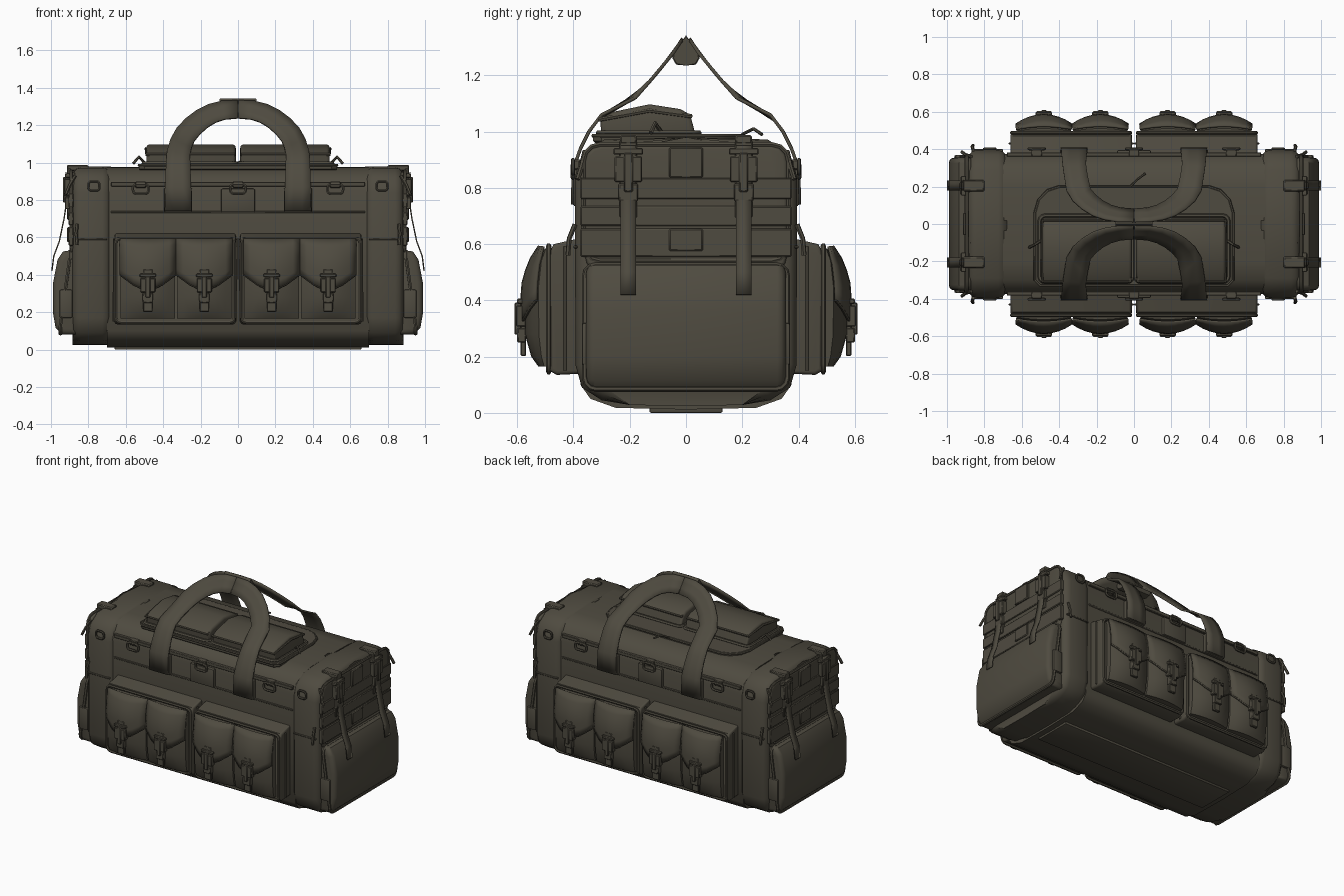
import bpy, bmesh, math
from mathutils import Vector

cube = bpy.data.objects.get("Cube")
if cube:
    bpy.data.objects.remove(cube, do_unlink=True)

COLOUR = (0.078, 0.07, 0.051, 1)
fabric = bpy.data.materials.new("dark_olive_fabric")
fabric.use_nodes = True
fabric.diffuse_color = COLOUR
bsdf = fabric.node_tree.nodes["Principled BSDF"]
bsdf.inputs["Base Color"].default_value = COLOUR
bsdf.inputs["Roughness"].default_value = 0.9


def finish(name, bm, mirror="", thick=0):
    """Turn a bmesh into an object, thickened and mirrored over the named axes."""
    bmesh.ops.recalc_face_normals(bm, faces=bm.faces)
    me = bpy.data.meshes.new(name)
    bm.to_mesh(me)
    bm.free()
    me.materials.append(fabric)
    me.shade_smooth()
    me.set_sharp_from_angle(angle=math.radians(40))
    ob = bpy.data.objects.new(name, me)
    bpy.context.collection.objects.link(ob)
    if thick:
        mod = ob.modifiers.new("Thickness", "SOLIDIFY")
        mod.thickness, mod.offset = thick, 0
    if mirror:
        mod = ob.modifiers.new("Mirror", "MIRROR")
        mod.use_axis = ["x" in mirror, "y" in mirror, False]
        mod.use_mirror_merge = False
    return ob


def prism(name, profile, axis, a, b, bevel=0.0, mirror="", segments=3):
    """Extrude a profile along an axis from a to b and round the end rims."""
    bm = bmesh.new()

    def place(p, t):
        co = list(p)
        co.insert("xyz".index(axis), t)
        return bm.verts.new(co)

    lo, hi = [[place(p, t) for p in profile] for t in (a, b)]
    n = len(profile)
    caps = [bm.faces.new(lo), bm.faces.new(hi)]
    for i in range(n):
        j = (i + 1) % n
        bm.faces.new((lo[i], lo[j], hi[j], hi[i]))
    if bevel:
        rims = list({e for f in caps for e in f.edges})
        bmesh.ops.bevel(bm, geom=rims, offset=bevel, segments=segments, profile=0.5,
                        affect="EDGES", clamp_overlap=True)
    return finish(name, bm, mirror)


def box(name, x, y, z, bevel=0.0, mirror="", segments=2):
    """Box given by its extents, with all edges rounded."""
    bm = bmesh.new()
    bmesh.ops.create_cube(bm, size=1)
    for v in bm.verts:
        v.co = [r[0] if c < 0 else r[1] for c, r in zip(v.co, (x, y, z))]
    if bevel:
        bmesh.ops.bevel(bm, geom=bm.edges[:], offset=bevel, segments=segments,
                        profile=0.5, affect="EDGES", clamp_overlap=True)
    return finish(name, bm, mirror)


def sheet(name, rows, mirror="", thick=0):
    """Surface through rows of points."""
    bm = bmesh.new()
    vs = [[bm.verts.new(p) for p in row] for row in rows]
    for r, s in zip(vs, vs[1:]):
        for k in range(len(r) - 1):
            bm.faces.new((r[k], r[k + 1], s[k + 1], s[k]))
    return finish(name, bm, mirror, thick)


def tube(name, points, radius, closed=False, mirror=""):
    """Round cord along a path."""
    cu = bpy.data.curves.new(name + "_path", "CURVE")
    cu.dimensions, cu.bevel_depth, cu.bevel_resolution = "3D", radius, 1
    cu.use_fill_caps = True
    sp = cu.splines.new("POLY")
    sp.points.add(len(points) - 1)
    for p, co in zip(sp.points, points):
        p.co = (*co, 1)
    sp.use_cyclic_u = closed
    helper = bpy.data.objects.new(name + "_path", cu)
    me = bpy.data.meshes.new_from_object(helper)
    bm = bmesh.new()
    bm.from_mesh(me)
    bpy.data.objects.remove(helper)
    bpy.data.meshes.remove(me)
    return finish(name, bm, mirror)


def rounded(u0, u1, v0, v1, r):
    """Rounded rectangle outline."""
    out = []
    for i, (cu, cv) in enumerate(((u1 - r, v1 - r), (u0 + r, v1 - r), (u0 + r, v0 + r), (u1 - r, v0 + r))):
        for k in range(4):
            a = math.pi / 2 * (i + k / 3)
            out.append((cu + r * math.cos(a), cv + r * math.sin(a)))
    return out


def interp(table, t):
    for (a, p), (b, q) in zip(table, table[1:]):
        if t <= b:
            return p + (q - p) * max(0, (t - a) / (b - a))
    return table[-1][1]


def symmetric(half):
    return half + [(-y, z) for y, z in reversed(half) if y]


def buckle(name, facing, side, face, zc, s=1.0):
    """Side-release buckle on a surface facing -y or +x, mirrored to every side."""
    parts = (("strap", 0.027, -0.14, 0.10, 0.008), ("body", 0.042, -0.03, 0.05, 0.024),
             ("clip", 0.03, -0.09, -0.035, 0.02), ("bar", 0.046, 0.055, 0.075, 0.02),
             ("prong", 0.014, -0.06, 0.06, 0.03))
    for part, w, lo, hi, d in parts:
        across = (side - w * s, side + w * s)
        out = (face - 0.012, face + d)
        z = (zc + lo * s, zc + hi * s)
        x, y = (out, across) if facing == "x" else (across, (-out[1], -out[0]))
        box(f"{name}_{part}", x, y, z, 0.004, "xy", 1)


# Main body and the two padded end sections
prism("main_body", symmetric([(0, .012), (.25, .018), (.34, .05), (.375, .1), (.375, .85), (.36, .9),
                              (.3, .958), (.2, .973), (0, .977)]), "x", -.7, .7)
prism("end_section", symmetric([(0, .025), (.2, .028), (.3, .045), (.37, .09), (.393, .17), (.395, .84),
                                (.37, .92), (.29, .972), (0, .98)]), "x", .68, .885, .045, "x")
box("base_panel", (-.66, .66), (-.13, .13), (.0, .03), .006)

# Seams, zip bands and hanging tabs along the long sides
for z, h, d in ((.735, .006, .381), (.885, .012, .383)):
    box("side_seam", (-.68, .68), (-d, -.36), (z - h, z + h), .003, "y", 1)
box("end_seam", (.70, .87), (-.4, -.385), (.585, .595), .003, "xy", 1)
box("centre_tab", (-.09, .09), (-.395, -.36), (.735, .86), .006, "y")
box("handle_anchor", (.245, .395), (-.4, -.36), (.735, .865), .006, "xy")
for x in (0, .52):
    box("ring_loop", (x - .028, x + .028), (-.4, -.36), (.865, .9), .004, "xy", 1)
    ring = [(x + u, -.402, z) for u, z in rounded(-.042, .042, .835, .883, .018)]
    tube("d_ring", ring, .008, True, "xy")

# Side compartments, each with two flap pouches
DEPTH = [(.165, .035), (.2, .06), (.28, .083), (.45, .085), (.54, .06), (.585, .02)]


def pouch_y(u, z):
    return -.49 - interp(DEPTH, z) * (.4 + .6 * (1 - u * u))


prism("side_compartment", [(-.36, .14), (-.46, .135), (-.485, .15), (-.49, .56), (-.47, .6), (-.36, .625)],
      "x", .012, .66, .014, "xy")
tube("compartment_piping", [(x, -.488, z) for x, z in rounded(.018, .655, .145, .595, .03)], .009, True, "xy")
tube("compartment_zip", [(.012, -.43, .15), (.005, -.43, .59), (.665, -.43, .59), (.665, -.43, .15)],
     .006, False, "xy")
US = [i / 4 - 1 for i in range(9)]
for xc in (.18, .482):
    w = .146
    rows = []
    for z, _ in [(.165, 0)] + DEPTH + [(.585, 0)]:
        flat = len(rows) in (0, len(DEPTH) + 1)
        row = [(xc + w * u, -.47 if flat else pouch_y(u, z), z) for u in US]
        rows.append([(xc - w, -.47, z)] + row + [(xc + w, -.47, z)])
    sheet("pouch", rows, "xy")
    # Flap hangs lower in the middle
    rows = []
    for k in range(7):
        row = []
        for u in US:
            z = .592 + (.33 + .11 * max(0, abs(u) - .35) - .592) * k / 6
            row.append((xc + (w + .003) * u, pouch_y(u, min(z, .58)) - .008, z))
        rows.append(row)
    sheet("pouch_flap", rows, "xy", .01)
    tube("flap_edge", rows[-1], .006, False, "xy")
    buckle("pouch_buckle", "y", xc, .58, .335, .95)

# End pockets with piping, side pads and corner pulls
prism("end_pocket", [(.86, .08), (.94, .08), (.975, .115), (.99, .2), (.988, .36), (.965, .48),
                     (.935, .525), (.86, .535)], "y", -.355, .355, .03, "x")
rim = [(.9 + .05 * (z < .4), y, z) for y, z in rounded(-.36, .36, .085, .525, .04)]
tube("end_pocket_piping", rim, .01, True, "x")
box("end_pocket_pad", (.885, .955), (-.37, -.34), (.17, .32), .008, "xy")

# End panel with webbing rows, straps and buckles
prism("end_panel", rounded(-.36, .36, .5, .95, .06), "x", .87, .898, .012, "x")
for z0, z1 in ((.555, .655), (.665, .735), (.76, .835)):
    box("webbing_row", (.88, .906), (-.375, .375), (z0, z1), .004, "x", 1)
for z0, z1 in ((.575, .655), (.835, .945)):
    box("webbing_patch", (.88, .914), (-.06, .06), (z0, z1), .005, "x", 1)
tube("end_panel_piping", [(.893, y, z) for y, z in rounded(-.365, .365, .54, .955, .06)], .009, True, "x")
buckle("end_buckle", "x", .205, .905, .855, 1.15)
strap = [(.92, .95), (.915, .8), (.93, .7), (.955, .58), (.985, .5), (.995, .42)]
sheet("end_strap", [[(x, .205 + s * .027, z) for s in (-1, 1)] for x, z in strap], "xy", .007)
box("end_strap_top", (.8, .915), (.175, .235), (.955, .988), .006, "xy", 1)

# Attachment rings and zip pulls
tube("corner_ring", [(x, -.402, z) for x, z in rounded(.74, .80, .85, .9, .018)], .007, True, "xy")
tube("corner_strap", [(.87, -.36, .93), (.9, -.37, .88), (.92, -.385, .83)], .009, False, "xy")
tube("end_zip_pull", [(.86, .395, .67), (.865, .415, .62), (.86, .42, .56)], .009, False, "xy")

# Lid flap and its twin top pockets
half = [(.53, -.3), (.53, .06), (.51, .13), (.46, .18), (.4, .2)]
outline = [(.5, -.33)] + half + [(-x, y) for x, y in reversed(half)] + [(-.5, -.33)]
prism("lid_flap", outline, "z", .96, .992, .006, segments=1)
tube("lid_zip", [(x, y, .985) for x, y in outline], .007, True)
prism("top_pocket", [(-.3, .97), (-.305, 1.045), (-.26, 1.07), (-.13, 1.097), (-.02, 1.08), (.015, 1.06),
                     (.035, .985)], "x", .012, .49, .018, "x")
tube("top_pocket_piping", [(.02, -.307, 1.043), (.49, -.307, 1.043), (.492, -.13, 1.075),
                           (.49, .018, 1.055), (.02, .018, 1.055)], .008, True, "x")
tube("top_pocket_base", [(x, y, .995) for x, y in rounded(.008, .505, -.31, .045, .03)], .011, True, "x")
tube("lid_zip_pull", [(.5, -.09, 1.0), (.53, -.11, 1.03), (.56, -.125, .995)], .008, False, "x")
tube("rear_zip_pull", [(-.02, .2, .99), (.02, .24, 1.01), (.06, .27, .99)], .006)

# Carry handles: flat webbing that leans inward to meet at the grip
LEAN = [(.73, -.404), (.87, -.4), (.94, -.375), (1.0, -.345), (1.06, -.3), (1.12, -.18), (1.2, -.11),
        (1.28, -.045), (1.33, -.012)]
path = [Vector(p) for p in ((.32, .74), (.32, .87), (.32, .94), (.32, 1.0), (.318, 1.05), (.305, 1.1),
                            (.28, 1.15), (.24, 1.195), (.19, 1.235), (.14, 1.262), (.08, 1.28), (0, 1.285))]
rows = []
for i, p in enumerate(path):
    t = (path[min(i + 1, len(path) - 1)] - path[max(i - 1, 0)]).normalized()
    half_width = .072 - .026 * i / (len(path) - 1)
    row = []
    for s in (-1, -.33, .33, 1):
        q = p + Vector((t.y, -t.x)) * s * half_width
        row.append((q.x, interp(LEAN, q.y), q.y))
    rows.append(row)
sheet("carry_handle", rows, "xy", .012)
prism("handle_grip", symmetric([(0, 1.235), (.035, 1.238), (.048, 1.26), (.045, 1.29), (.012, 1.325),
                                (0, 1.342)]), "x", -.1, .1, .004, segments=1)
